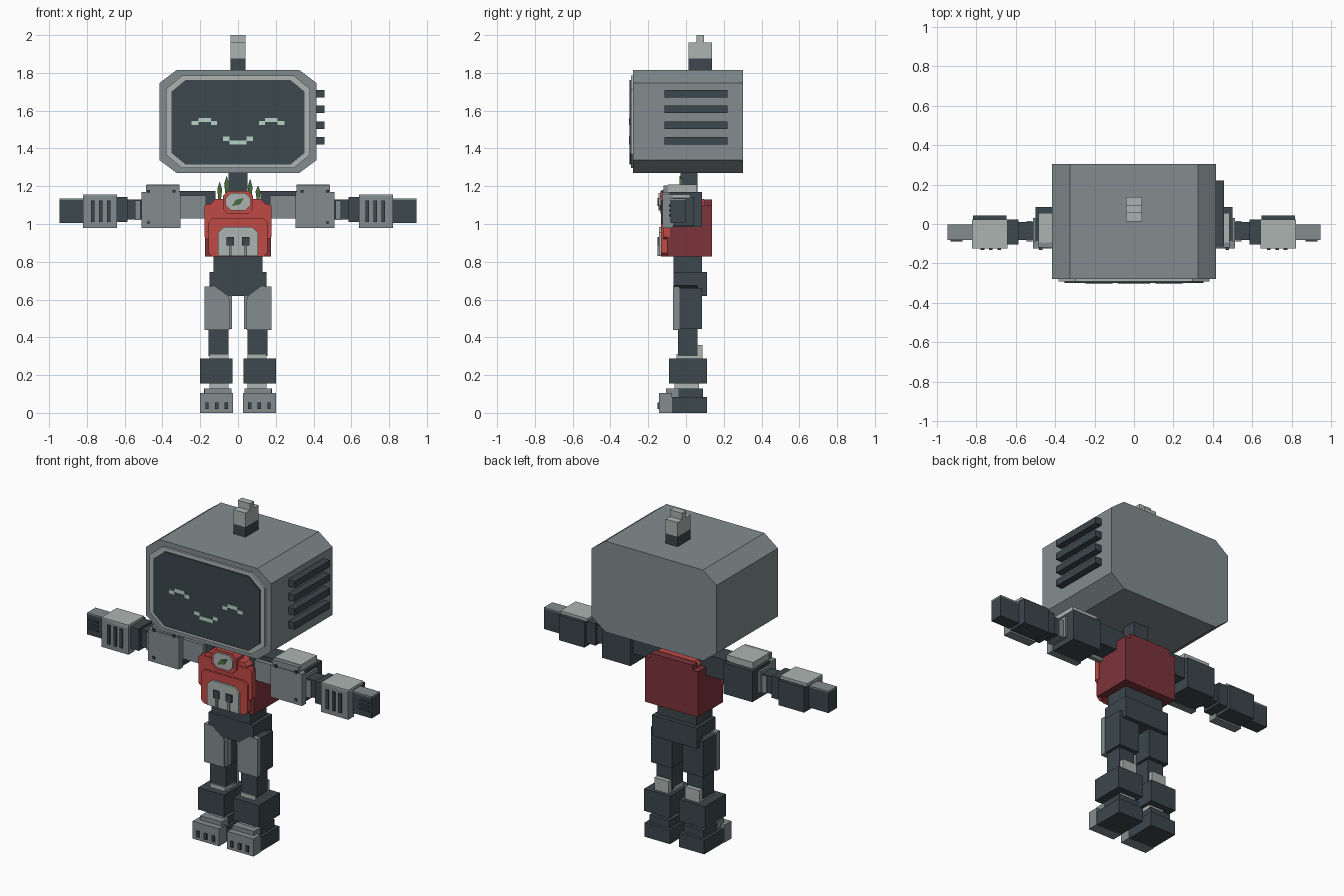
import bpy, bmesh


def mat(name, r, g, b):
    m = bpy.data.materials.new(name)
    lin = lambda c: ((c / 255 + 0.055) / 1.055) ** 2.4
    m.diffuse_color = (lin(r), lin(g), lin(b), 1)
    return m


GREY = mat("mid grey", 130, 140, 142)
LIGHT = mat("light grey", 172, 180, 177)
SLATE = mat("dark slate", 60, 71, 76)
RED = mat("red", 192, 74, 69)
MAROON = mat("dark red", 124, 52, 58)
GREEN = mat("leaf green", 72, 108, 62)
GLOW = mat("pale green", 182, 212, 196)


def prism(name, pts, y0, y1, m, s=1):
    """Extrude an x-z outline from y0 to y1; s = -1 mirrors it in x."""
    bm = bmesh.new()
    front = [bm.verts.new((s * x, y0, z)) for x, z in pts]
    back = [bm.verts.new((s * x, y1, z)) for x, z in pts]
    n = len(pts)
    bm.faces.new(front)
    bm.faces.new(back)
    for i in range(n):
        j = (i + 1) % n
        bm.faces.new((front[i], front[j], back[j], back[i]))
    bmesh.ops.recalc_face_normals(bm, faces=bm.faces[:])
    me = bpy.data.meshes.new(name)
    bm.to_mesh(me)
    bm.free()
    me.materials.append(m)
    ob = bpy.data.objects.new(name, me)
    bpy.context.collection.objects.link(ob)
    return ob


def box(name, x0, x1, y0, y1, z0, z1, m, s=1):
    return prism(name, [(x0, z0), (x1, z0), (x1, z1), (x0, z1)], y0, y1, m, s)


def octo(name, w, z0, z1, cx, cz, y0, y1, m):
    """Slab with clipped corners, half width w."""
    a = [(w - cx, z0), (w, z0 + cz), (w, z1 - cz), (w - cx, z1)]
    return prism(name, a + [(-x, z) for x, z in reversed(a)], y0, y1, m)


# Head, bezel and screen
octo("head_shell", 0.415, 1.27, 1.815, 0.09, 0.068, -0.28, 0.303, GREY)
octo("screen_bezel", 0.382, 1.297, 1.785, 0.085, 0.07, -0.292, -0.28, LIGHT)
octo("screen", 0.353, 1.315, 1.762, 0.075, 0.062, -0.299, -0.292, SLATE)

# Side vents, on one side only
for i in range(4):
    z = 1.42 + i * 0.0833
    box("head_vent", 0.415, 0.457, -0.115, 0.22, z, z + 0.04, SLATE)

# Smiling face
for s in (-1, 1):
    for x0, x1, z0, z1 in ((0.11, 0.143, 1.523, 1.545), (0.143, 0.21, 1.54, 1.562),
                           (0.21, 0.245, 1.523, 1.545), (0.045, 0.08, 1.44, 1.462)):
        box("face_pixel", x0, x1, -0.303, -0.299, z0, z1, GLOW, s)
box("mouth", -0.045, 0.045, -0.303, -0.299, 1.42, 1.442, GLOW)

# Antenna and neck
box("antenna_base", -0.04, 0.04, 0.013, 0.137, 1.815, 1.875, SLATE)
box("antenna_body", -0.04, 0.04, 0.013, 0.137, 1.875, 1.96, LIGHT)
box("antenna_tip", -0.04, 0.04, 0.055, 0.095, 1.96, 2.0, LIGHT)
box("neck", -0.05, 0.05, -0.03, 0.06, 1.12, 1.28, SLATE)

# Torso
box("torso_back", -0.175, 0.175, -0.10, 0.137, 0.827, 1.10, MAROON)
box("torso_back_rim", -0.14, 0.14, 0.095, 0.137, 1.10, 1.13, MAROON)
octo("torso_top", 0.142, 1.05, 1.132, 0.02, 0.02, -0.115, 0.095, RED)
octo("vest", 0.177, 0.92, 1.105, 0.012, 0.012, -0.12, -0.085, RED)
octo("vest_lower", 0.155, 0.827, 1.03, 0.02, 0.02, -0.132, -0.085, RED)
octo("collar", 0.08, 1.055, 1.175, 0.025, 0.025, -0.135, -0.06, RED)
octo("badge", 0.065, 1.072, 1.163, 0.025, 0.025, -0.145, -0.135, LIGHT)
prism("badge_leaf", [(-0.032, 1.095), (0.012, 1.105), (0.032, 1.138), (-0.012, 1.128)],
      -0.15, -0.145, GREEN)

# Belly pocket with two sockets
pocket = [(0.105, 0.83), (0.105, 0.955), (0.075, 0.985)]
prism("pocket", pocket + [(-x, z) for x, z in reversed(pocket)], -0.143, -0.132, LIGHT)
for s in (-1, 1):
    box("socket", 0.022, 0.062, -0.151, -0.143, 0.887, 0.932, SLATE, s)
    box("socket_lead", 0.034, 0.048, -0.151, -0.143, 0.83, 0.887, GREY, s)

# Leaves growing from the collar
for x, z0, z1 in ((-0.097, 1.12, 1.225), (-0.06, 1.15, 1.255),
                  (0.064, 1.13, 1.24), (0.106, 1.12, 1.205)):
    zm = z0 + (z1 - z0) * 0.6
    prism("leaf", [(x - 0.006, z0), (x + 0.006, z0), (x + 0.013, zm), (x, z1), (x - 0.013, zm)],
          -0.035, -0.015, GREEN)

# Pelvis
box("waist", -0.13, 0.13, -0.065, 0.085, 0.73, 0.827, SLATE)
hip = [(0.08, 0.62), (0.15, 0.675), (0.15, 0.745)]
prism("hips", hip + [(-x, z) for x, z in reversed(hip)], -0.067, 0.085, SLATE)
box("hips_back", -0.15, 0.15, 0.06, 0.11, 0.62, 0.745, SLATE)

for s, side in ((-1, "left"), (1, "right")):
    def part(name, *a):
        box(side + "_" + name, *a, s)

    # Upper arm and shoulder block
    part("arm_root", 0.12, 0.33, -0.06, 0.06, 1.05, 1.175, SLATE)
    part("arm_root_plate", 0.17, 0.33, -0.085, -0.06, 1.03, 1.15, GREY)
    part("shoulder_back", 0.31, 0.50, -0.085, 0.085, 0.985, 1.17, SLATE)
    part("shoulder_front", 0.305, 0.512, -0.125, -0.085, 0.98, 1.17, GREY)
    part("shoulder_side", 0.50, 0.512, -0.085, 0.03, 1.02, 1.15, GREY)
    part("shoulder_cap", 0.31, 0.485, -0.095, 0.057, 1.17, 1.208, LIGHT)
    part("shoulder_cap_front", 0.31, 0.487, -0.12, -0.095, 1.17, 1.205, GREY)
    for x, z in ((0.33, 1.165), (0.465, 1.165), (0.465, 1.0)):
        part("shoulder_rivet", x, x + 0.016, -0.131, -0.12, z, z + 0.016, SLATE)

    # Elbow, forearm cuff and hand
    part("elbow", 0.50, 0.60, -0.08, 0.01, 1.025, 1.13, SLATE)
    part("elbow_ring", 0.515, 0.545, -0.088, 0.015, 1.02, 1.125, GREY)
    part("forearm", 0.585, 0.65, -0.105, 0.022, 1.01, 1.142, SLATE)
    part("cuff_back", 0.645, 0.815, -0.07, 0.043, 0.99, 1.14, SLATE)
    part("cuff_front", 0.64, 0.82, -0.125, -0.07, 0.98, 1.15, GREY)
    part("cuff_top", 0.64, 0.82, -0.125, 0.022, 1.14, 1.157, LIGHT)
    for i in range(3):
        x = 0.675 + i * 0.042
        part("cuff_slot", x, x + 0.018, -0.133, -0.125, 1.01, 1.125, SLATE)
    part("hand", 0.815, 0.945, -0.082, -0.002, 1.005, 1.127, SLATE)
    part("hand_top", 0.815, 0.945, -0.082, -0.002, 1.127, 1.135, GREY)
    for z in (1.04, 1.065, 1.09):
        part("finger_gap", 0.87, 0.93, -0.089, -0.082, z, z + 0.012, SLATE)

    # Thigh and shin
    part("thigh_back", 0.035, 0.172, -0.04, 0.085, 0.445, 0.66, SLATE)
    prism(side + "_thigh_plate", [(0.045, 0.44), (0.178, 0.44), (0.178, 0.67), (0.125, 0.67),
                                  (0.05, 0.615), (0.045, 0.6)], -0.068, -0.035, GREY, s)
    part("thigh_inner", 0.032, 0.055, -0.06, -0.02, 0.445, 0.625, GREY)
    part("shin", 0.05, 0.155, -0.042, 0.06, 0.30, 0.45, SLATE)
    part("shin_collar", 0.05, 0.15, -0.05, 0.06, 0.28, 0.312, LIGHT)
    part("calf_tab", 0.055, 0.15, 0.058, 0.087, 0.28, 0.36, LIGHT)

    # Boot and foot
    part("boot", 0.03, 0.202, -0.09, 0.11, 0.155, 0.287, SLATE)
    part("ankle", 0.05, 0.152, -0.06, 0.07, 0.11, 0.16, LIGHT)
    part("foot_back", 0.03, 0.198, -0.08, 0.11, 0.0, 0.085, SLATE)
    part("foot_heel", 0.045, 0.18, -0.04, 0.09, 0.085, 0.13, SLATE)
    part("foot_top", 0.035, 0.178, -0.105, -0.04, 0.08, 0.13, GREY)
    part("toe_cap", 0.027, 0.202, -0.142, -0.075, 0.0, 0.105, GREY)
    for i in range(3):
        x = 0.053 + i * 0.051
        part("toe_stud", x, x + 0.018, -0.151, -0.142, 0.02, 0.056, SLATE)
